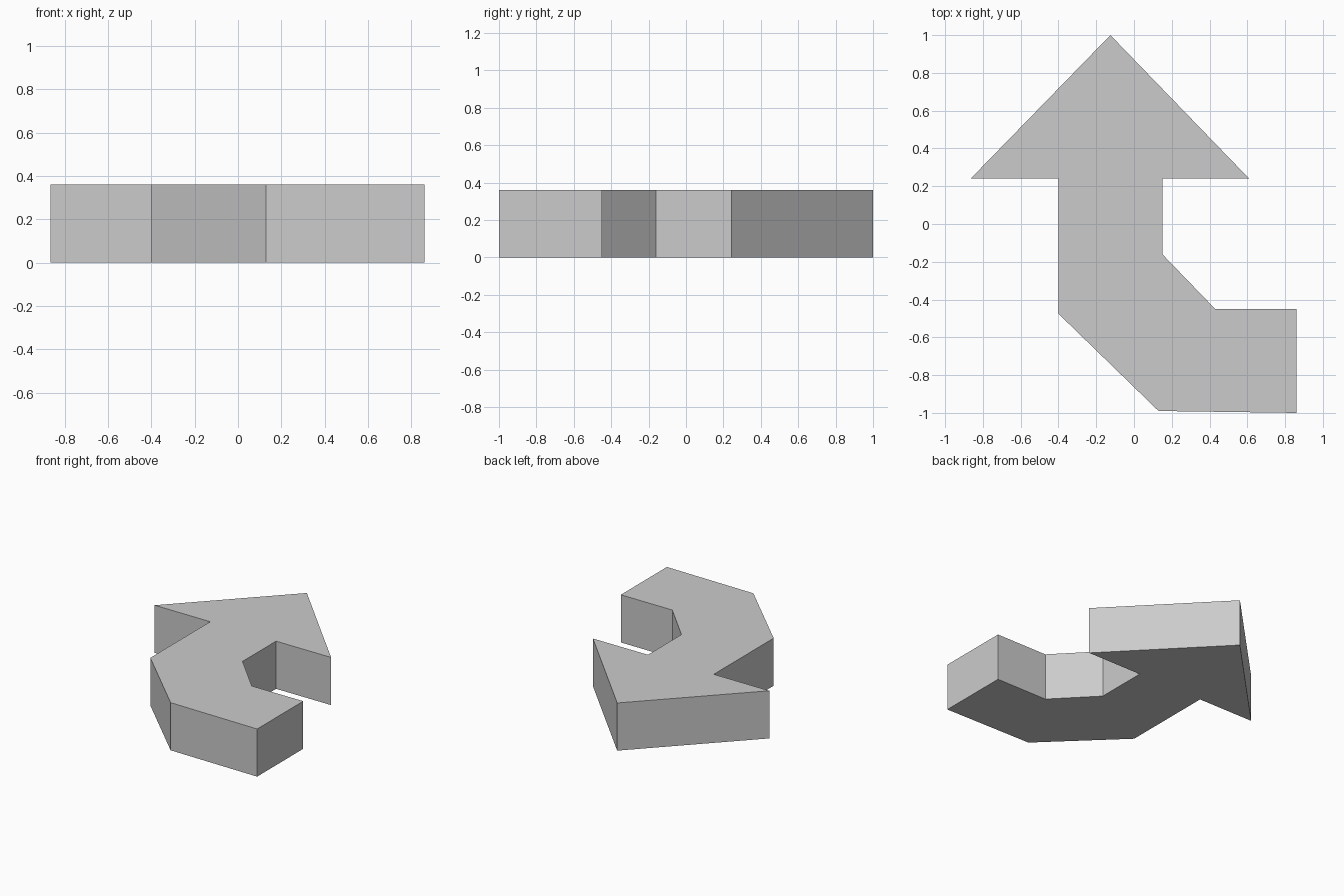
import bpy
import bmesh

cube = bpy.data.objects.get("Cube")
if cube:
    bpy.data.objects.remove(cube, do_unlink=True)

HEIGHT = 0.36

# Single plain grey
grey = bpy.data.materials.new("plain grey")
grey.use_nodes = True
colour = (0.6, 0.6, 0.6, 1)
grey.diffuse_color = colour
grey.node_tree.nodes["Principled BSDF"].inputs["Base Color"].default_value = colour

# Arrow outline, counter-clockwise from the foot of the bent shaft
outline = [
    (0.13, -0.99), (0.86, -1.0), (0.86, -0.45), (0.43, -0.45),   # foot
    (0.15, -0.16), (0.15, 0.24),                                 # inner side
    (0.61, 0.24), (-0.125, 1.0), (-0.865, 0.24),                 # head
    (-0.40, 0.24), (-0.40, -0.475),                              # outer side
]


def extrude_outline(name, points, height, material):
    bm = bmesh.new()
    base = bm.faces.new([bm.verts.new((x, y, 0)) for x, y in points])
    result = bmesh.ops.extrude_face_region(bm, geom=[base], use_keep_orig=True)
    top = [v for v in result["geom"] if isinstance(v, bmesh.types.BMVert)]
    bmesh.ops.translate(bm, verts=top, vec=(0, 0, height))
    bmesh.ops.recalc_face_normals(bm, faces=bm.faces)
    mesh = bpy.data.meshes.new(name)
    bm.to_mesh(mesh)
    bm.free()
    mesh.materials.append(material)
    obj = bpy.data.objects.new(name, mesh)
    bpy.context.collection.objects.link(obj)
    return obj


# Thick bent arrow
extrude_outline("bent_arrow", outline, HEIGHT, grey)
